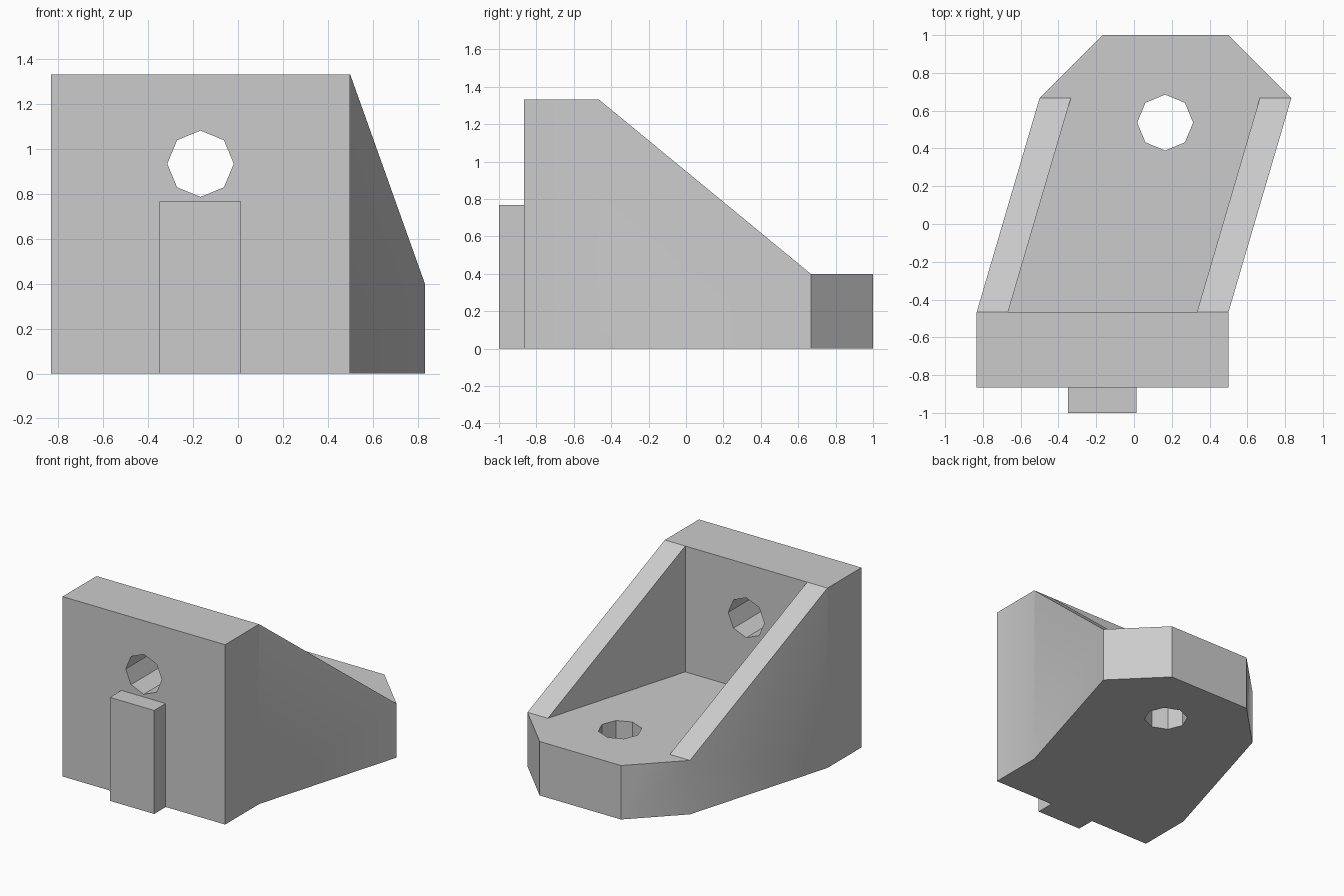
import bpy, bmesh
from mathutils import Matrix, Vector
from math import pi

cube = bpy.data.objects.get("Cube")
if cube:
    bpy.data.objects.remove(cube, do_unlink=True)

grey = bpy.data.materials.new("plain_grey")
grey.use_nodes = True
grey.diffuse_color = (0.6, 0.6, 0.6, 1)
grey.node_tree.nodes["Principled BSDF"].inputs["Base Color"].default_value = (0.6, 0.6, 0.6, 1)


def finish(name, bm):
    bmesh.ops.recalc_face_normals(bm, faces=bm.faces)
    mesh = bpy.data.meshes.new(name)
    bm.to_mesh(mesh)
    bm.free()
    obj = bpy.data.objects.new(name, mesh)
    obj.data.materials.append(grey)
    bpy.context.collection.objects.link(obj)
    return obj


def prism(name, points, offset):
    """Extrude a flat outline of 3D points along an offset."""
    bm = bmesh.new()
    face = bm.faces.new([bm.verts.new(p) for p in points])
    extruded = bmesh.ops.extrude_face_region(bm, geom=[face])["geom"]
    verts = [v for v in extruded if isinstance(v, bmesh.types.BMVert)]
    bmesh.ops.translate(bm, verts=verts, vec=Vector(offset))
    return finish(name, bm)


def drill(name, centre, rotation):
    """Eight-sided drill with a corner on each axis."""
    bm = bmesh.new()
    bmesh.ops.create_cone(bm, cap_ends=True, segments=8, radius1=0.148, radius2=0.148,
                          depth=1, matrix=Matrix.Translation(centre) @ rotation)
    return finish(name, bm)


def cut(target, cutter):
    cutter.hide_render = True
    mod = target.modifiers.new(cutter.name, "BOOLEAN")
    mod.operation, mod.solver, mod.object = "DIFFERENCE", "EXACT", cutter
    bpy.context.view_layer.objects.active = target
    bpy.ops.object.modifier_apply(modifier=mod.name)
    bpy.data.objects.remove(cutter, do_unlink=True)


FRONT, WALL, RIB_END, BACK = -0.865, -0.467, 0.667, 1.0
FLOOR, TOP = 0.4, 1.333
SHEAR = 0.333 / (RIB_END - WALL)

# Body: full-height block on the skewed, chamfered footprint
outline = [(-0.833, FRONT), (0.5, FRONT), (0.5, WALL), (0.833, RIB_END),
           (0.5, BACK), (-0.167, BACK), (-0.5, RIB_END), (-0.833, WALL)]
body = prism("bracket_body", [(x, y, 0) for x, y in outline], (0, 0, TOP))

# Sloped tops of the ribs and the low rear pad
slope = (TOP - FLOOR) / (RIB_END - WALL)
profile = [(WALL - 0.2, TOP + 0.2 * slope), (RIB_END, FLOOR), (1.2, FLOOR), (1.2, 1.6)]
cut(body, prism("slope_cutter", [(-1.2, y, z) for y, z in profile], (2.4, 0, 0)))

# Skewed channel between the ribs
end = 1.2
shift = SHEAR * (end - WALL)
channel = [(-0.667, WALL), (0.333, WALL), (0.333 + shift, end), (-0.667 + shift, end)]
cut(body, prism("channel_cutter", [(x, y, FLOOR) for x, y in channel], (0, 0, 1.2)))

# Screw holes through the wall and the floor
cut(body, drill("wall_drill", (-0.167, -0.667, 0.935), Matrix.Rotation(pi / 2, 4, "X")))
cut(body, drill("floor_drill", (0.165, 0.537, 0.2), Matrix.Identity(4)))

# Locating key on the front face
key = prism("locating_key", [(-0.35, -1, 0), (0.013, -1, 0), (0.013, FRONT, 0),
                             (-0.35, FRONT, 0)], (0, 0, 0.767))

for obj in (body, key):
    bpy.ops.object.select_all(action="DESELECT")
    obj.select_set(True)
    bpy.context.view_layer.objects.active = obj
    bpy.ops.object.shade_smooth_by_angle()
